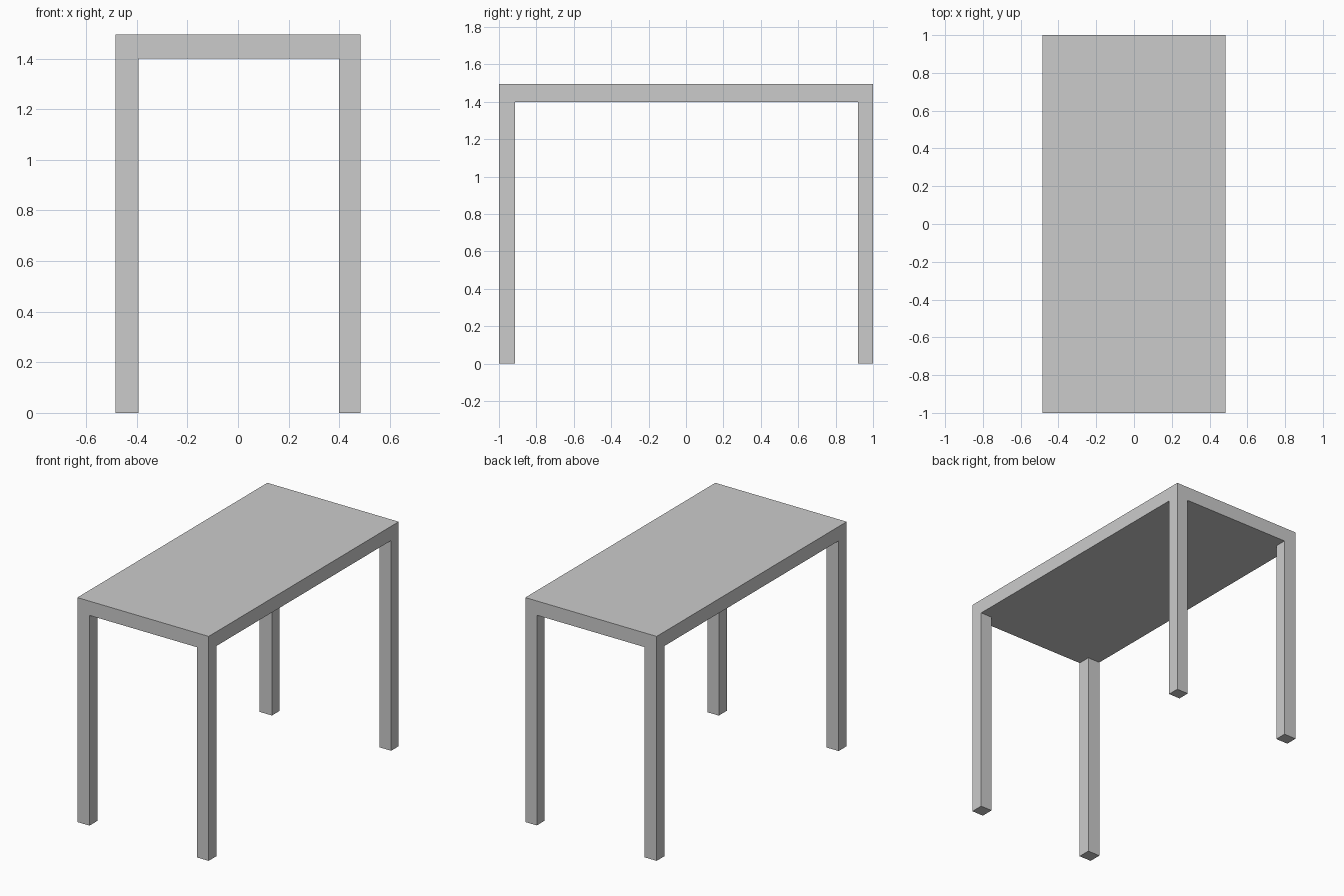
import bpy

if "Cube" in bpy.data.objects:
    bpy.data.objects.remove(bpy.data.objects["Cube"])

HX, HY = 0.484, 1.0        # half width and half length
UNDER, TOP = 1.40, 1.495   # underside and top of the table top


def box(name, lo, hi):
    """Axis-aligned box between two corners."""
    centre = [(a + b) / 2 for a, b in zip(lo, hi)]
    bpy.ops.mesh.primitive_cube_add(size=1, location=centre)
    ob = bpy.context.object
    ob.name = name
    ob.scale = [b - a for a, b in zip(lo, hi)]
    bpy.ops.object.transform_apply(location=False, rotation=False, scale=True)
    return ob


# Table top
box("table_top", (-HX, -HY, UNDER), (HX, HY, TOP))

# Four legs flush with the corners, slightly different in section
for y_name, y0, y1 in (("front", -HY, -0.915), ("back", 0.92, HY)):
    for x_name, x0, x1 in (("left", -HX, -0.394), ("right", 0.399, HX)):
        box(f"{y_name}_{x_name}_leg", (x0, y0, 0), (x1, y1, UNDER))
